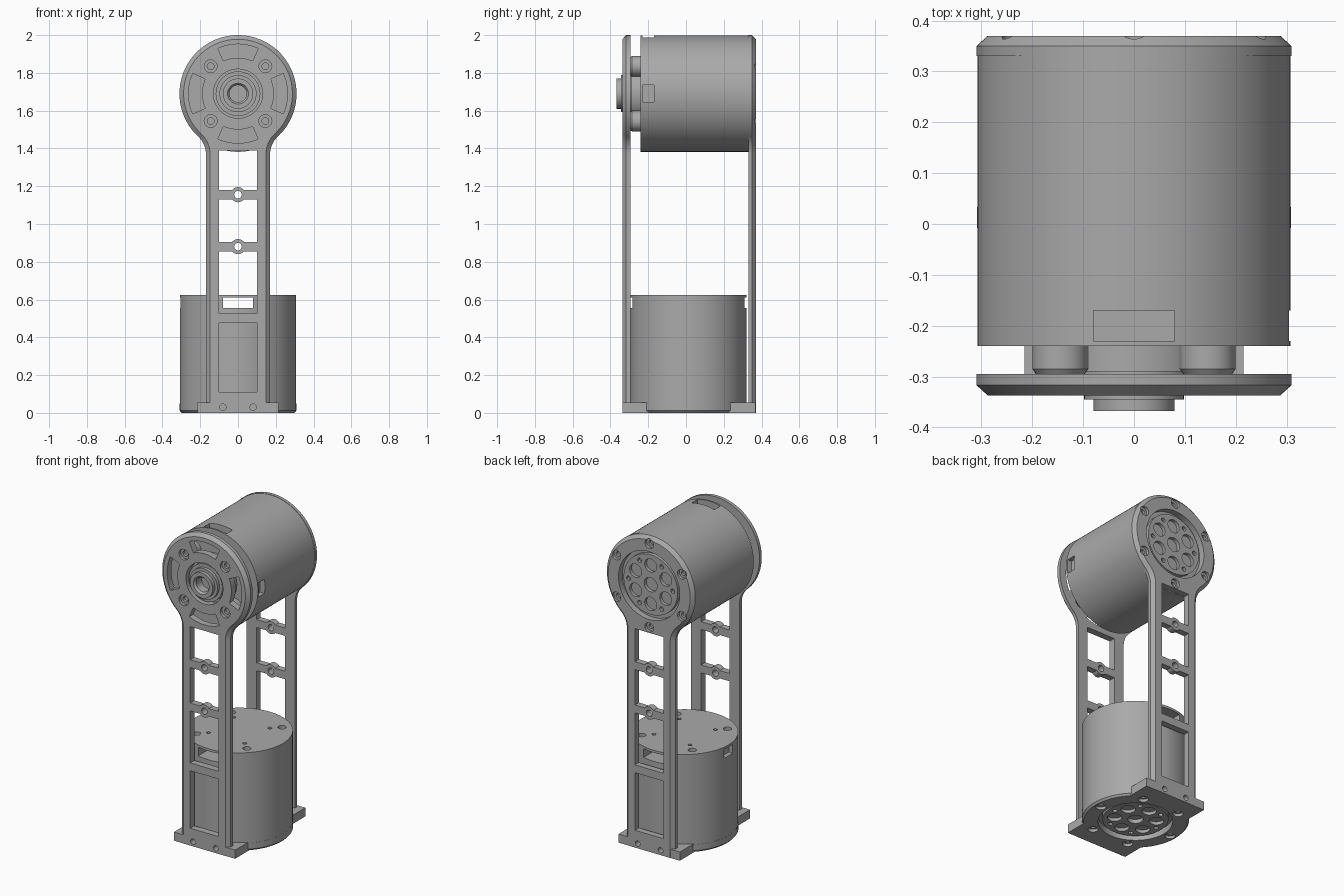
import bpy, bmesh
from math import sin, cos, pi, atan2, hypot, radians

if "Cube" in bpy.data.objects:
    bpy.data.objects.remove(bpy.data.objects["Cube"], do_unlink=True)

grey = bpy.data.materials.new("machined_grey")
grey.use_nodes = True
colour = (0.4, 0.4, 0.4, 1)
grey.diffuse_color = colour
grey.node_tree.nodes["Principled BSDF"].inputs["Base Color"].default_value = colour

HEAD_Z = 1.69      # axis height of the upper motor
BASE_Y = 0.013     # axis of the lower motor
RIM = 0.31


# ---- 2D outlines ----
def arc(r, a0, a1, n, u=0, v=0):
    return [(u + r * cos(a0 + (a1 - a0) * i / n), v + r * sin(a0 + (a1 - a0) * i / n))
            for i in range(n + 1)]


def circle(r, u=0, v=0, n=32):
    return arc(r, 0, 2 * pi, n, u, v)[:-1]


def rect(u0, u1, v0, v1):
    return [(u0, v0), (u1, v0), (u1, v1), (u0, v1)]


def arc_slot(angle, r0, r1, half, v):
    return (arc(r1, angle - half, angle + half, 12, 0, v)
            + arc(r0, angle + half, angle - half, 12, 0, v))


def arm_outline(inset):
    """Round head flowing through fillets into a straight leg."""
    leg, drop, fillet = 0.17, 0.32, 0.126
    a = atan2(-drop, leg + fillet)
    r, f, w, cz = RIM - inset, fillet + inset, leg - inset, HEAD_Z - drop
    cx = leg + fillet
    head = arc(r, a, pi - a, 72, 0, HEAD_Z)
    left = arc(f, -a, 0, 10, -cx, cz)[1:]
    right = arc(f, pi, pi + a, 10, cx, cz)[:-1]
    return head + left + [(-w, 0), (w, 0)] + right


# ---- solids: each shape is a list of (outline, depth) rings ----
def straight(outline, d0, d1):
    return [(outline, d0), (outline, d1)]


def solid(name, shapes, axis):
    bm = bmesh.new()
    for rings in shapes:
        loops = [[bm.verts.new((u, d, v) if axis == "Y" else (u, v, d)) for u, v in outline]
                 for outline, d in rings]
        for lo, hi in zip(loops, loops[1:]):
            for i in range(len(lo)):
                j = (i + 1) % len(lo)
                bm.faces.new((lo[i], lo[j], hi[j], hi[i]))
        bm.faces.new(loops[0][::-1])
        bm.faces.new(loops[-1])
    bmesh.ops.recalc_face_normals(bm, faces=bm.faces)
    mesh = bpy.data.meshes.new(name)
    bm.to_mesh(mesh)
    bm.free()
    mesh.materials.append(grey)
    obj = bpy.data.objects.new(name, mesh)
    bpy.context.collection.objects.link(obj)
    return obj


def combine(obj, shapes, axis, operation="DIFFERENCE"):
    tool = solid("tool", shapes, axis)
    tool.hide_render = True
    mod = obj.modifiers.new("combine", "BOOLEAN")
    mod.operation, mod.object, mod.solver = operation, tool, "EXACT"
    graph = bpy.context.evaluated_depsgraph_get()
    mesh = bpy.data.meshes.new_from_object(obj.evaluated_get(graph))
    obj.modifiers.clear()
    obj.data = mesh
    bpy.data.objects.remove(tool, do_unlink=True)


def ring_of(count, radius, start=0.0, u=0, v=0):
    return [(u + radius * cos(start + 2 * pi * i / count),
             v + radius * sin(start + 2 * pi * i / count)) for i in range(count)]


# ---- side arms ----
def make_arm(name, inner, outer):
    s = 1 if outer > inner else -1
    arm = solid(name, [[(arm_outline(0), inner), (arm_outline(0), outer - s * 0.02),
                        (arm_outline(0.022), outer)]], "Y")
    lo, hi = min(inner, outer) - 0.02, max(inner, outer) + 0.02
    windows = [(0.11, 0.475), (0.525, 0.855), (0.905, 1.13), (1.18, 1.39)]
    combine(arm, [straight(rect(-0.1, 0.1, a, b), lo, hi) for a, b in windows], "Y")
    bosses = [0.88, 1.155]
    combine(arm, [straight(circle(0.04, 0, z), inner, outer) for z in bosses], "Y", "UNION")
    holes = [straight(circle(0.02, 0, z), lo, hi) for z in bosses]
    holes += [straight(circle(0.017, x, 0.03), lo, hi) for x in (-0.08, 0.08)]
    combine(arm, holes, "Y")
    return arm


def screw_holes(obj, places, head, shank, face, s, axis):
    """Stepped screw holes entering from face; s points out of the surface."""
    combine(obj, [straight(circle(head, u, v, 20), face - s * 0.018, face + s * 0.02)
                  for u, v in places], axis)
    combine(obj, [straight(circle(shank, u, v, 16), face - s * 0.034, face + s * 0.02)
                  for u, v in places], axis)


front_arm = make_arm("front_arm", -0.295, -0.337)
slots = [straight(arc_slot(k * pi / 2, 0.19, 0.262, radians(24), HEAD_Z), -0.4, -0.25)
         for k in range(4)]
combine(front_arm, slots + [straight(circle(0.13, 0, HEAD_Z, 48), -0.4, -0.25)], "Y")
posts = ring_of(4, 0.205, pi / 4, 0, HEAD_Z)
screw_holes(front_arm, posts, 0.034, 0.018, -0.337, -1, "Y")

back_arm = make_arm("back_arm", 0.33, 0.37)
combine(back_arm, [straight(circle(0.215, 0, HEAD_Z, 64), 0.3, 0.4)], "Y")
screw_holes(back_arm, ring_of(6, 0.265, pi / 2, 0, HEAD_Z), 0.03, 0.015, 0.37, 1, "Y")

# ---- upper motor ----
upper = solid("upper_motor", [straight(circle(0.308, 0, HEAD_Z, 96), -0.24, 0.332)], "Y")
combine(upper, [straight(rect(-0.08, 0.08, -0.23, -0.17), 1.955, 2.1),
                straight(rect(0.275, 0.4, -0.23, -0.17), 1.645, 1.735)], "Z")
for i, (x, z) in enumerate(posts):
    solid(f"motor_post_{i + 1}", [[(circle(0.055, x, z), -0.23), (circle(0.055, x, z), -0.285),
                                   (circle(0.048, x, z), -0.295)]], "Y")
solid("motor_collar", [straight(circle(0.16, 0, HEAD_Z, 48), -0.235, -0.29)], "Y")

# ---- bearing hub in the front arm ----
hub_profile = [(0.118, -0.25), (0.118, -0.325), (0.098, -0.325), (0.098, -0.345),
               (0.08, -0.345), (0.08, -0.368)]
hub = solid("bearing_hub", [[(circle(r, 0, HEAD_Z, 48), y) for r, y in hub_profile]], "Y")
combine(hub, [[(circle(0.045, 0, HEAD_Z), -0.3), (circle(0.045, 0, HEAD_Z), -0.355),
               (circle(0.065, 0, HEAD_Z), -0.38)]], "Y")


# ---- drilled output disc, used on both motors ----
def output_disc(name, v, inner, face, s, axis):
    disc = solid(name, [straight(circle(0.19, 0, v, 64), inner, face)], axis)
    holes = [straight(circle(0.045, 0, v), face - s * 0.025, face + s * 0.02)]
    holes += [straight(circle(0.042, x, y, 24), face - s * 0.02, face + s * 0.02)
              for x, y in ring_of(6, 0.122, pi / 6, 0, v)]
    holes += [straight(circle(0.014, x, y, 12), face - s * 0.02, face + s * 0.02)
              for x, y in ring_of(6, 0.155, 0, 0, v)]
    combine(disc, holes, axis)


output_disc("upper_output_disc", HEAD_Z, 0.32, 0.355, 1, "Y")

# ---- lower motor ----
lower = solid("lower_motor", [straight(circle(0.308, 0, BASE_Y, 96), 0.045, 0.625)], "Z")
combine(lower, [straight(rect(-0.08, 0.08, -0.5, 0.5), 0.555, 0.61),
                straight(rect(-0.4, -0.28, -0.03, 0.055), 0.555, 0.61)], "Z")
top_holes = [straight(circle(0.024, x, y, 20), 0.6, 0.7)
             for x, y in ring_of(4, 0.25, pi / 4, 0, BASE_Y)]
top_holes += [straight(circle(0.012, x, y, 12), 0.615, 0.7)
              for x, y in ring_of(4, 0.18, pi / 4, 0, BASE_Y)]
combine(lower, top_holes, "Z")

# ---- base bracket ----
base = solid("base_bracket", [straight(rect(-0.215, 0.215, -0.336, 0.369), 0, 0.055)], "Z")
combine(base, [[(circle(0.298, 0, BASE_Y, 96), 0), (circle(0.309, 0, BASE_Y, 96), 0.012),
                (circle(0.309, 0, BASE_Y, 96), 0.05)]], "Z", "UNION")
combine(base, [straight(circle(0.215, 0, BASE_Y, 64), -0.1, 0.04)], "Z")
screw_holes(base, ring_of(6, 0.26, 0, 0, BASE_Y), 0.03, 0.015, 0, -1, "Z")
combine(base, [straight(circle(0.017, x, 0.03), y - 0.05, y + 0.05)
               for x in (-0.08, 0.08) for y in (-0.337, 0.37)], "Y")
output_disc("lower_output_disc", BASE_Y, 0.045, 0.015, -1, "Z")

# ---- smooth round walls, keep machined edges sharp ----
for obj in bpy.context.collection.objects:
    if obj.type == "MESH" and obj.data.materials and obj.data.materials[0] == grey:
        obj.data.shade_smooth()
        obj.data.set_sharp_from_angle(angle=radians(30))
